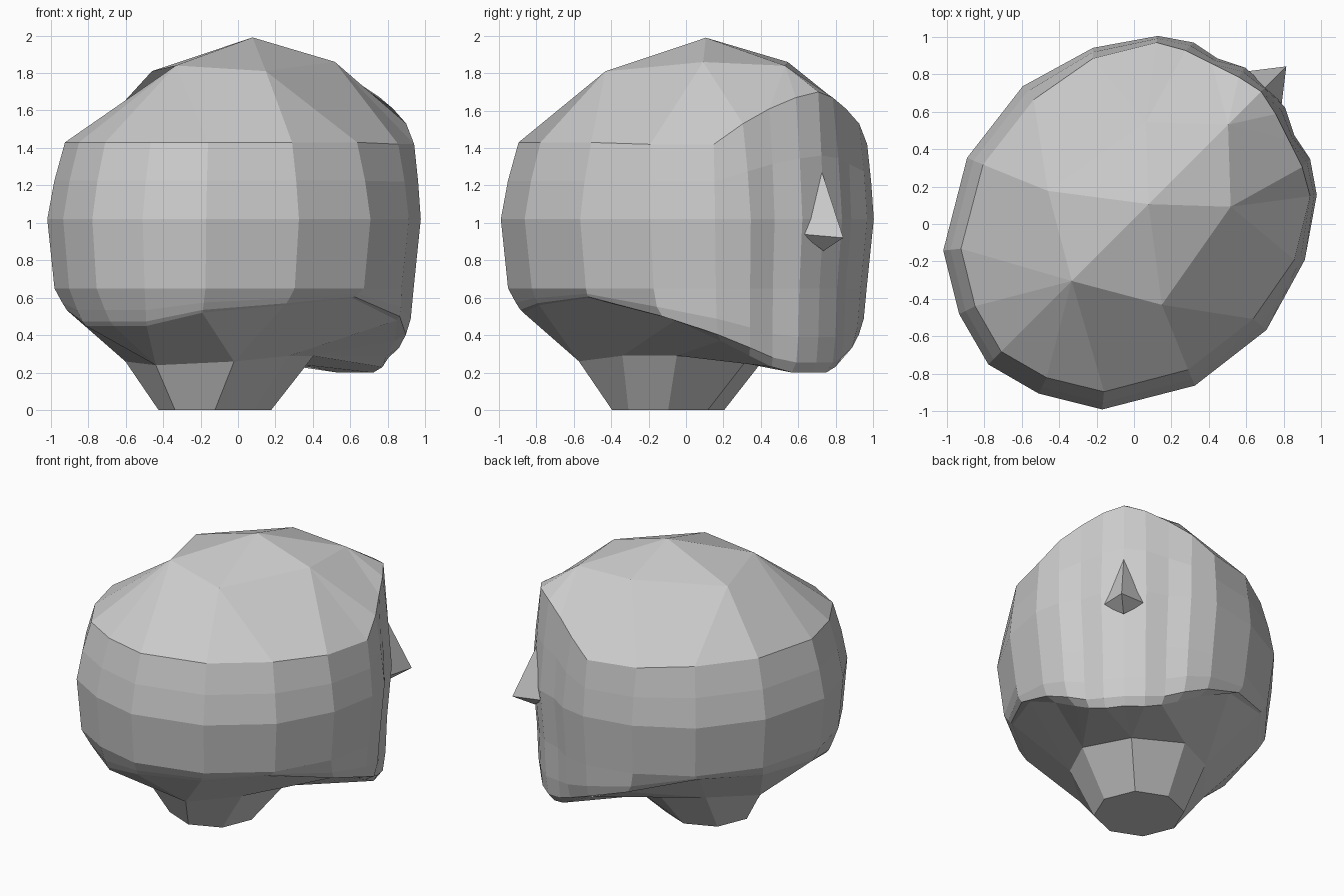
import bpy, bmesh, math
from mathutils import Vector

if "Cube" in bpy.data.objects:
    bpy.data.objects.remove(bpy.data.objects["Cube"])

grey = bpy.data.materials.new("plain_grey")
grey.diffuse_color = (0.6, 0.6, 0.6, 1)
grey.use_nodes = True
grey.node_tree.nodes["Principled BSDF"].inputs["Base Color"].default_value = grey.diffuse_color

R = math.sqrt(0.5)


def place(p, side=1):
    """Head frame (forward, sideways, up) to world: the head looks along +x +y."""
    u, v, z = p
    v = v * side - 0.02
    return Vector(((u + v) * R, (u - v) * R, z))


def wrap(half):
    """Mirror a rear-to-front half ring into a full closed ring."""
    return [place(p) for p in half] + [place(p, -1) for p in half[-2:0:-1]]


def make(name, polys):
    """Flat shaded object from polygons, merging coincident points."""
    bm = bmesh.new()
    for poly in polys:
        pts = []
        for p in poly:
            if all((p - q).length > 1e-4 for q in pts):
                pts.append(p)
        if len(pts) > 2:
            bm.faces.new([bm.verts.new(p) for p in pts])
    bmesh.ops.remove_doubles(bm, verts=bm.verts[:], dist=1e-4)
    bmesh.ops.recalc_face_normals(bm, faces=bm.faces[:])
    me = bpy.data.meshes.new(name)
    bm.to_mesh(me)
    bm.free()
    me.materials.append(grey)
    ob = bpy.data.objects.new(name, me)
    bpy.context.collection.objects.link(ob)
    return ob


def loft(rings):
    """Quads between successive half rings."""
    full = [wrap(r) for r in rings]
    n = len(full[0])
    return [(a[i], a[(i + 1) % n], b[(i + 1) % n], b[i])
            for a, b in zip(full, full[1:]) for i in range(n)]


def blend(a, b, t_out, t_up):
    """In-between ring with separate outward and upward fractions."""
    return [(p[0] + (q[0] - p[0]) * t_out, p[1] + (q[1] - p[1]) * t_out,
             p[2] + (q[2] - p[2]) * t_up) for p, q in zip(a, b)]


# Half outline at the widest level, rear to front
outline = [(-1.08, 0), (-1.0, .30), (-.82, .60), (-.38, .86), (.10, .92), (.51, .80),
           (.80, .60), (.91, .44), (.94, .29), (1.01, .15), (1.02, 0)]
wide = [(u, v, 1.02) for u, v in outline]
jaw = [(u * .97, v * .95, .65) for u, v in outline]

# Lower hair edge running forward into the chin
edge = [(-.92, 0, .45), (-.90, .23, .45), (-.75, .50, .52), (-.38, .75, .56),
        (.06, .82, .60), (.56, .66, .48), (.72, .48, .37), (.80, .34, .29),
        (.87, .24, .23), (.91, .13, .20), (.93, 0, .20)]

# Upper hair edge, rising to a peak over the forehead
brow = [(u * .91, v * .9, 1.43) for u, v in outline[:5]] + [
    (.47, .76, 1.42), (.77, .58, 1.42), (.85, .44, 1.53), (.90, .29, 1.61),
    (.95, .14, 1.67), (.98, 0, 1.70)]

# Rounded chin and jaw rings; the rear stays straight
chin_low = blend(edge, jaw, .6, .12)
chin_mid = blend(edge, jaw, .85, .42)
for i in range(5):
    chin_low[i] = blend(edge[i:i + 1], jaw[i:i + 1], .2, .12)[0]
    chin_mid[i] = blend(edge[i:i + 1], jaw[i:i + 1], .5, .42)[0]
temple = blend(wide, brow, .4, .5)
make("face_and_side_hair", loft([edge, chin_low, chin_mid, jaw, wide, temple, brow]))

# Faceted crown
A, B, C, D = (-.45, 0, 1.84), (-.20, .43, 1.81), (.43, .32, 1.86), (.73, 0, 1.84)
crown = [A, A, A, B, B, C, C, C, D, D, D]
make("crown", loft([brow, crown, [(.13, 0, 1.99)] * 11]))

# Neck with underside of the head, fewer sides than the head
steps = [0, 0, 1, 1, 2, 2, 3, 3, 3, 4, 4]
mid = [(-.60, 0, .24), (-.42, .41, .26), (-.05, .45, .29), (.25, .34, .29), (.42, 0, .25)]
foot = [(-.155 - .30 * math.cos(k * math.pi / 4), .30 * math.sin(k * math.pi / 4), 0)
        for k in range(5)]
neck = loft([edge, [mid[k] for k in steps], [foot[k] for k in steps]])
neck.append(wrap(foot))
make("neck", neck)

# Pointed nose
top, tip, base = place((1.0, 0, 1.29)), place((1.17, 0, .92)), place((1.02, 0, .85))
left, right = place((.99, .14, .94), -1), place((.99, .14, .94))
make("nose", [(top, left, tip), (top, tip, right), (tip, left, base),
              (tip, base, right), (top, right, base, left)])
